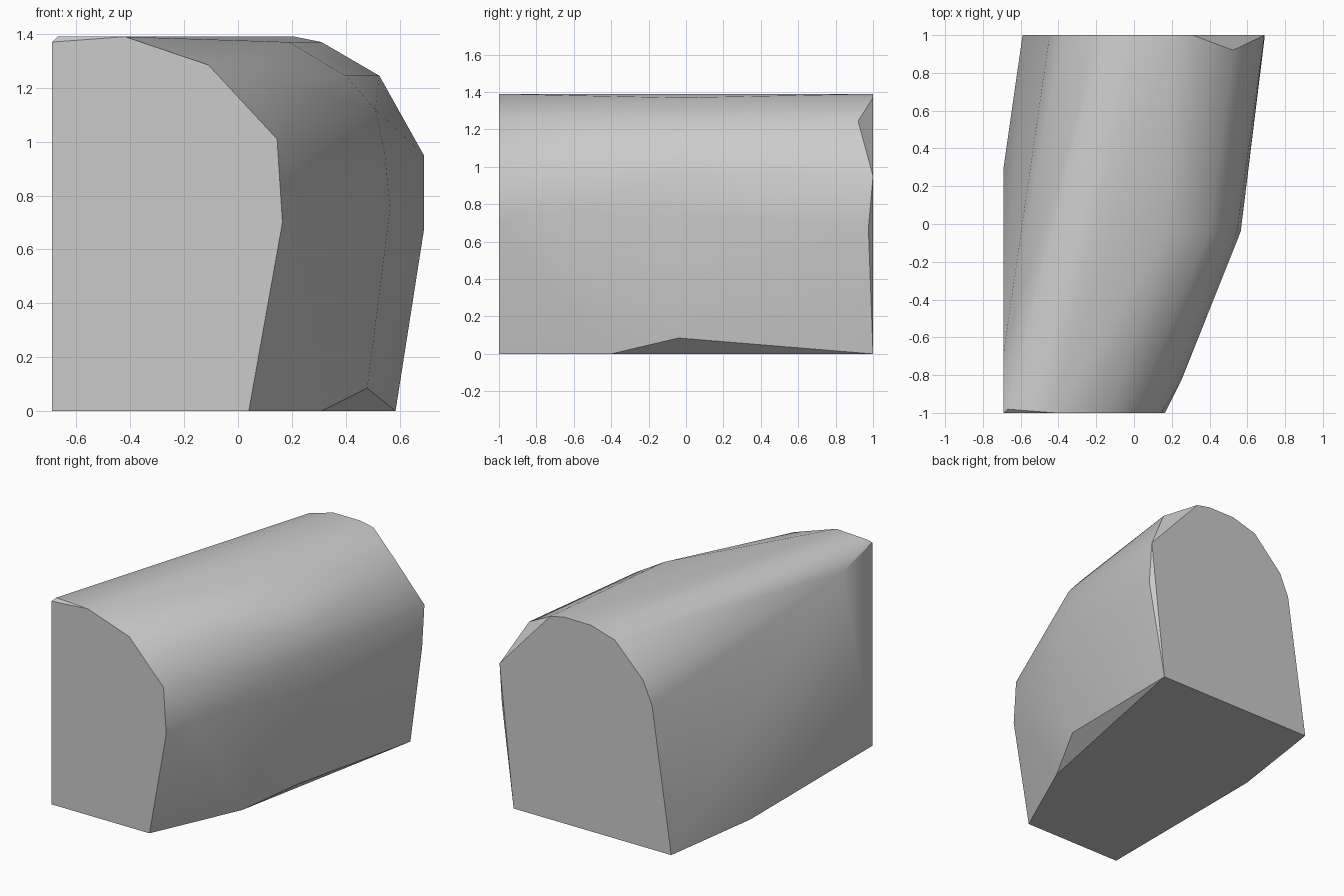
import bpy, bmesh, math

if "Cube" in bpy.data.objects:
    bpy.data.objects.remove(bpy.data.objects["Cube"], do_unlink=True)

# Plain grey surface
grey = bpy.data.materials.new("light_grey")
grey.use_nodes = True
colour = (0.6, 0.6, 0.6, 1)
grey.diffuse_color = colour
grey.node_tree.nodes["Principled BSDF"].inputs["Base Color"].default_value = colour

# Arched end profiles as (x, z)
front_profile = [(-.69, 0), (.04, 0), (.165, .7), (.145, 1.01),
                 (-.11, 1.285), (-.42, 1.39), (-.69, 1.37)]
back_profile = [(-.59, 0), (.585, 0), (.69, .95), (.31, 1.37), (.21, 1.39),
                (.01, 1.39), (-.17, 1.337), (-.38, 1.123), (-.447, .97)]
# Outer bend around the middle
middle_profile = [(.48, .085), (.565, .75), (.545, .96), (.51, 1.12),
                  (.4, 1.245), (.19, 1.37)]
# Shoulder, flat side and corner points
extra_points = [(-.67, -.98, 1.39), (.06, -.84, 1.24), (.25, -.83, .75),
                (.525, .92, 1.245), (.69, .975, .67), (.31, -.4, 0),
                (-.69, .3, 0), (-.69, -.05, .42), (-.69, -.49, .85),
                (-.69, -.68, 1.29)]

# Bent arched block wrapped tightly around its profiles
bm = bmesh.new()
for y, profile in ((-1, front_profile), (-.04, middle_profile), (1, back_profile)):
    for x, z in profile:
        bm.verts.new((x, y, z))
for point in extra_points:
    bm.verts.new(point)
hull = bmesh.ops.convex_hull(bm, input=bm.verts[:])
loose = {v for v in hull["geom_interior"] + hull["geom_unused"]
         if isinstance(v, bmesh.types.BMVert)}
bmesh.ops.delete(bm, geom=list(loose), context='VERTS')
bmesh.ops.dissolve_limit(bm, angle_limit=math.radians(.5),
                         verts=bm.verts[:], edges=bm.edges[:])
bmesh.ops.recalc_face_normals(bm, faces=bm.faces[:])

mesh = bpy.data.meshes.new("arched_block")
bm.to_mesh(mesh)
bm.free()
mesh.materials.append(grey)
block = bpy.data.objects.new("arched_block", mesh)
bpy.context.collection.objects.link(block)

# Soft sides with crisp end rims
bpy.ops.object.select_all(action='DESELECT')
block.select_set(True)
bpy.context.view_layer.objects.active = block
bpy.ops.object.shade_smooth_by_angle(angle=math.radians(30))
